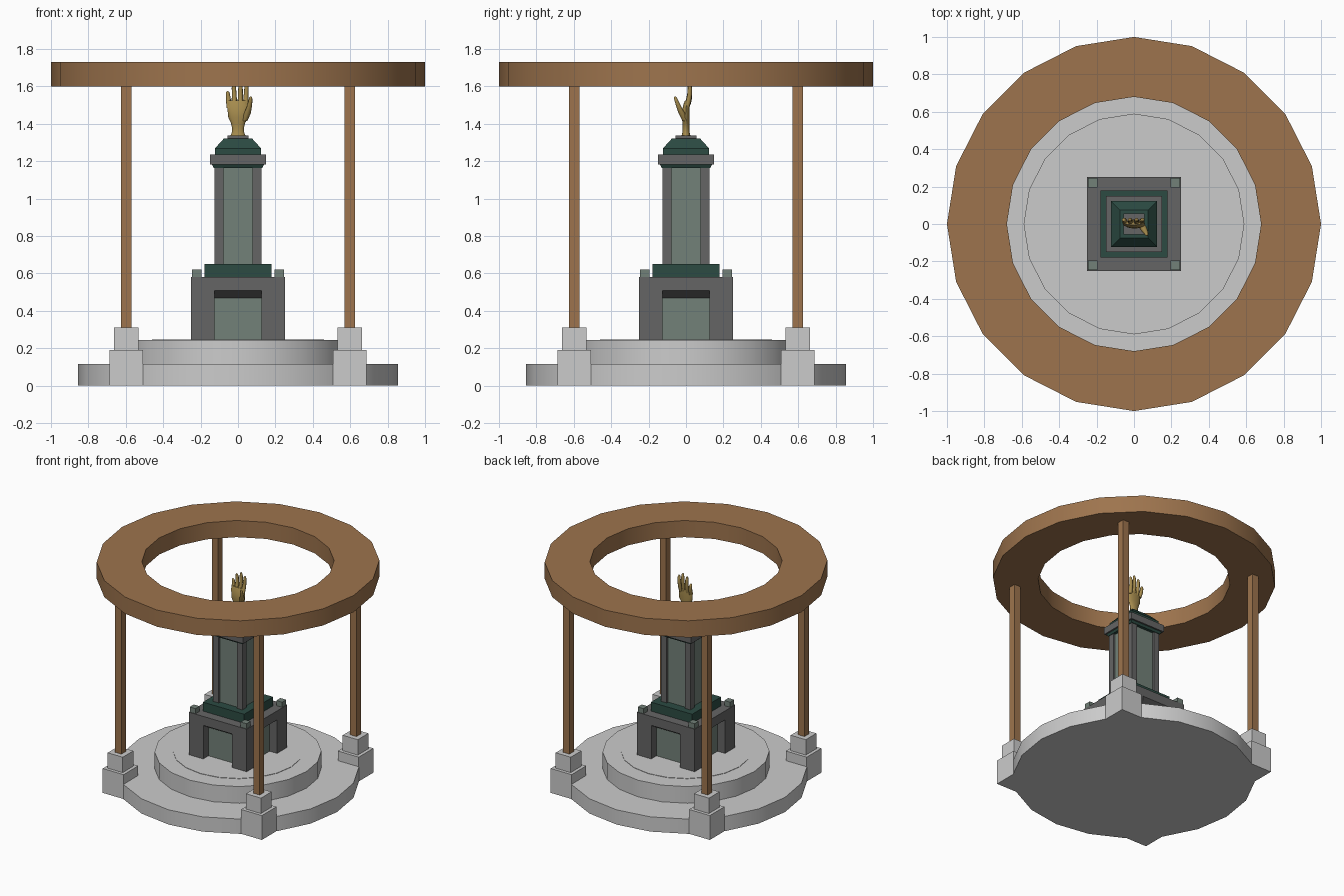
import bpy, bmesh, math

if "Cube" in bpy.data.objects:
    bpy.data.objects.remove(bpy.data.objects["Cube"])


def material(name, rgb):
    m = bpy.data.materials.new(name)
    m.diffuse_color = (*rgb, 1)
    m.use_nodes = True
    m.node_tree.nodes["Principled BSDF"].inputs["Base Color"].default_value = m.diffuse_color
    return m


WOOD = material("wood", (0.34, 0.175, 0.075))
DARK = material("dark_stone", (0.13, 0.13, 0.13))
PANEL = material("green_grey", (0.17, 0.22, 0.19))
GREEN = material("dark_green", (0.025, 0.07, 0.055))
GOLD = material("gold", (0.38, 0.26, 0.075))


def finish(name, bm, mat=None, angle=None):
    bmesh.ops.recalc_face_normals(bm, faces=bm.faces)
    me = bpy.data.meshes.new(name)
    bm.to_mesh(me)
    bm.free()
    ob = bpy.data.objects.new(name, me)
    bpy.context.collection.objects.link(ob)
    if mat:
        me.materials.append(mat)
    if angle:
        bpy.ops.object.select_all(action='DESELECT')
        ob.select_set(True)
        bpy.context.view_layer.objects.active = ob
        bpy.ops.object.shade_smooth_by_angle(angle=math.radians(angle))
    return ob


def loft(bm, sections, n, phase=0.0, closed=False):
    """Skin horizontal ellipses (x, y, z, rx, ry); cap ends or close into a ring."""
    rings = []
    for x, y, z, rx, ry in sections:
        rings.append([bm.verts.new((x + rx * math.cos(phase + 2 * math.pi * i / n),
                                    y + ry * math.sin(phase + 2 * math.pi * i / n), z))
                      for i in range(n)])
    pairs = list(zip(rings, rings[1:]))
    if closed:
        pairs.append((rings[-1], rings[0]))
    for a, b in pairs:
        for i in range(n):
            j = (i + 1) % n
            bm.faces.new((a[i], a[j], b[j], b[i]))
    if not closed:
        bm.faces.new(rings[0][::-1])
        bm.faces.new(rings[-1])


def block(name, z0, z1, h0, h1=None, mat=None, at=((0, 0),)):
    """Square block or frustum of half widths h0 -> h1, repeated at each position."""
    h1 = h0 if h1 is None else h1
    r = math.sqrt(2)
    bm = bmesh.new()
    for x, y in at:
        loft(bm, [(x, y, z0, h0 * r, h0 * r), (x, y, z1, h1 * r, h1 * r)], 4, math.pi / 4)
    return finish(name, bm, mat)


def corners(d):
    return [(sx * d, sy * d) for sx in (-1, 1) for sy in (-1, 1)]


def disc(name, r, z0, z1):
    bm = bmesh.new()
    loft(bm, [(0, 0, z0, r, r), (0, 0, z1, r, r)], 20)
    return finish(name, bm, None, 30)


# Round stepped base
disc("base_step_lower", 0.855, 0, 0.115)
disc("base_step_upper", 0.59, 0.115, 0.245)
disc("base_inlay", 0.46, 0.24, 0.248)

# Four posts on stepped footings
block("post_footing_lower", 0, 0.19, 0.09, at=corners(0.597))
block("post_footing_upper", 0.19, 0.31, 0.065, at=corners(0.597))
block("wooden_posts", 0.31, 1.61, 0.0275, mat=WOOD, at=corners(0.597))

# Overhead ring
bm = bmesh.new()
loft(bm, [(0, 0, z, r, r) for r, z in ((1, 1.60), (1, 1.73), (0.68, 1.73), (0.68, 1.60))],
     20, closed=True)
finish("wooden_ring", bm, WOOD, 30)

# Plinth: corner piers, recessed panels, sloped lintel and top slab
block("plinth_piers", 0.24, 0.51, 0.0625, mat=DARK, at=corners(0.1875))
block("plinth_panels", 0.24, 0.50, 0.185, mat=PANEL)
block("plinth_lintel", 0.47, 0.51, 0.186, 0.25, DARK)
block("plinth_top", 0.51, 0.58, 0.25, mat=DARK)
block("plinth_corner_knobs", 0.58, 0.62, 0.025, mat=PANEL, at=corners(0.22))
block("shaft_foot", 0.58, 0.65, 0.178, mat=GREEN)

# Shaft: corner pilasters with inset panels
block("shaft_pilasters", 0.65, 1.17, 0.024, mat=DARK, at=corners(0.102))
block("shaft_panels", 0.65, 1.17, 0.108, mat=PANEL)

# Capital
block("capital_collar", 1.165, 1.185, 0.13, 0.14, GREEN)
block("capital_slab", 1.182, 1.235, 0.15, mat=DARK)
block("capital_block", 1.235, 1.268, 0.124, mat=GREEN)
block("capital_slope", 1.268, 1.322, 0.124, 0.075, GREEN)
block("hand_base", 1.32, 1.337, 0.055, mat=DARK)

# Raised hand: wrist and palm
bm = bmesh.new()
loft(bm, [(0, 0, 1.335, .042, .024), (0, 0, 1.350, .034, .020), (0, 0, 1.375, .031, .018),
          (0, 0, 1.405, .038, .018), (.003, -.002, 1.435, .055, .022),
          (.002, -.001, 1.475, .058, .020), (-.002, .003, 1.505, .055, .016),
          (-.003, .006, 1.525, .048, .011)], 16)
# Fingers: base x, tip x, tip z
for x0, x1, top in ((-.046, -.056, 1.575), (-.018, -.023, 1.622),
                    (.012, .014, 1.640), (.039, .047, 1.618)):
    secs = []
    for t, r in ((0, .0145), (.3, .0140), (.55, .0125), (.8, .0115), (.94, .0085), (1, .003)):
        secs.append((x0 + (x1 - x0) * t, .003 + .018 * math.sin(t * 2.2),
                     1.485 + (top - 1.485) * t, r, r))
    loft(bm, secs, 10)
# Thumb
loft(bm, [(.036, -.006, 1.415, .014, .014), (.050, -.022, 1.455, .018, .018),
          (.060, -.038, 1.490, .014, .014), (.066, -.050, 1.520, .011, .011),
          (.068, -.057, 1.540, .008, .008), (.068, -.059, 1.547, .003, .003)], 10)
finish("raised_hand", bm, GOLD, 50)
